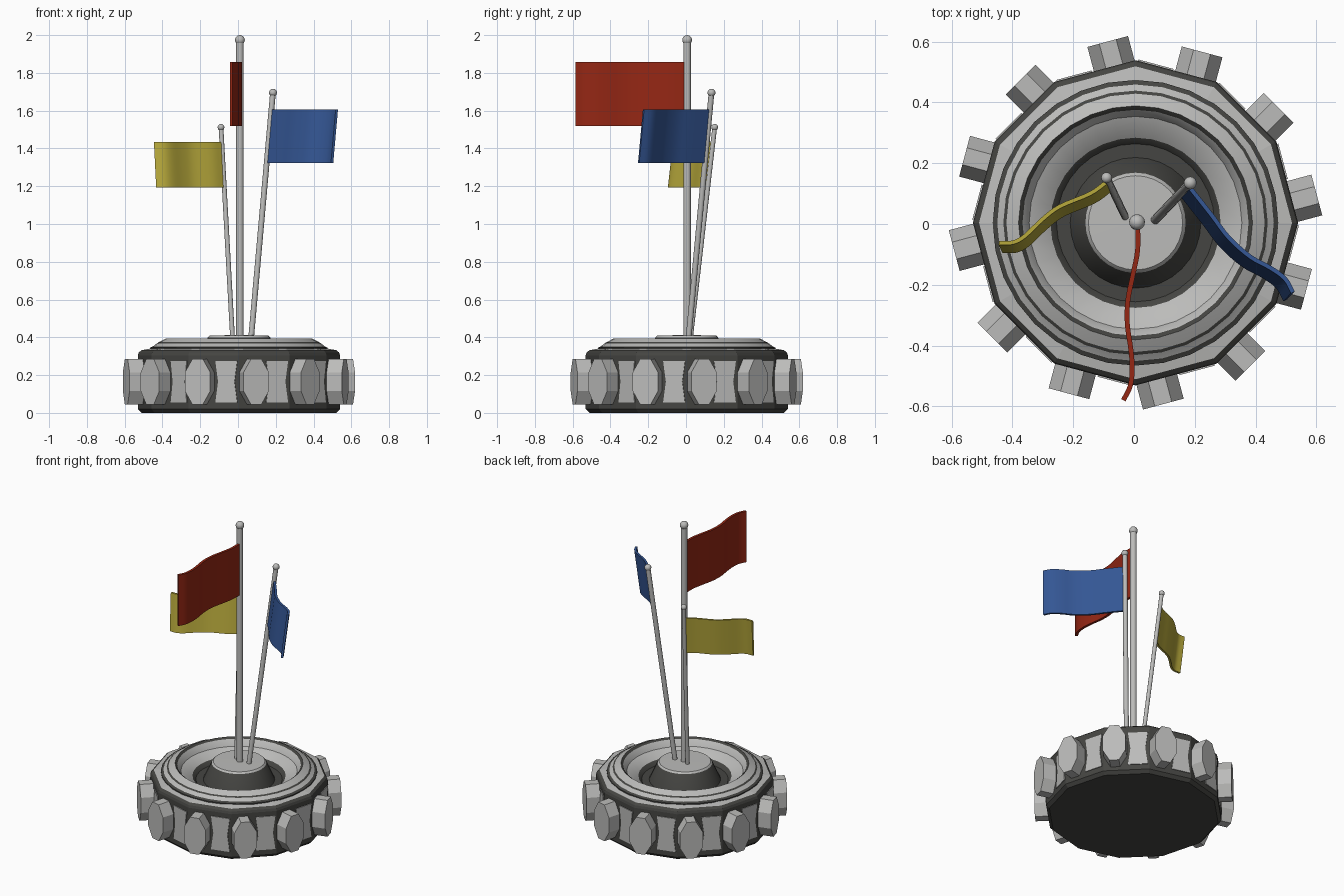
import bpy, bmesh, math
from mathutils import Vector

if "Cube" in bpy.data.objects:
    bpy.data.objects.remove(bpy.data.objects["Cube"])

CX, CY = 0.005, 0.004


def material(name, rgb):
    m = bpy.data.materials.new(name)
    m.diffuse_color = (*rgb, 1)
    m.use_nodes = True
    m.node_tree.nodes["Principled BSDF"].inputs["Base Color"].default_value = m.diffuse_color
    return m


LIGHT = material("light_grey", (0.50, 0.50, 0.49))
DARK = material("dark_grey", (0.06, 0.06, 0.055))
RED = material("red", (0.30, 0.02, 0.007))
BLUE = material("blue", (0.035, 0.095, 0.30))
YELLOW = material("yellow", (0.48, 0.40, 0.045))


def finish(bm, name, mats, smooth=None):
    bmesh.ops.recalc_face_normals(bm, faces=bm.faces)
    me = bpy.data.meshes.new(name)
    bm.to_mesh(me)
    bm.free()
    for m in mats:
        me.materials.append(m)
    ob = bpy.data.objects.new(name, me)
    bpy.context.collection.objects.link(ob)
    if smooth:
        bpy.ops.object.select_all(action='DESELECT')
        ob.select_set(True)
        bpy.context.view_layer.objects.active = ob
        bpy.ops.object.shade_smooth_by_angle(angle=math.radians(smooth))
    return ob


def revolve(name, profile, sides, smooth=None):
    """profile: (radius, z, colour of the band to the next point; 0 light, 1 dark)"""
    bm = bmesh.new()
    rings = []
    for r, z, _ in profile:
        if r == 0:
            rings.append([bm.verts.new((CX, CY, z))] * sides)
        else:
            rings.append([bm.verts.new((CX + r * math.cos(2 * math.pi * i / sides),
                                        CY + r * math.sin(2 * math.pi * i / sides), z))
                          for i in range(sides)])
    for k in range(len(rings) - 1):
        a, b = rings[k], rings[k + 1]
        for i in range(sides):
            j = (i + 1) % sides
            vs = list(dict.fromkeys((a[i], a[j], b[j], b[i])))
            bm.faces.new(vs).material_index = profile[k][2]
    return finish(bm, name, [LIGHT, DARK], smooth)


def side_prisms(name, outline, r0, r1, mat):
    """Repeat a prism with a (tangent, z) outline on all twelve tyre faces."""
    bm = bmesh.new()
    for k in range(12):
        a = math.radians(15 + 30 * k)
        n = Vector((math.cos(a), math.sin(a), 0))
        t = Vector((-math.sin(a), math.cos(a), 0))
        c = Vector((CX, CY, 0))
        inner, outer = [[bm.verts.new(c + n * r + t * u + Vector((0, 0, z)))
                         for u, z in outline] for r in (r0, r1)]
        bm.faces.new(inner)
        bm.faces.new(outer)
        for i in range(len(outline)):
            j = (i + 1) % len(outline)
            bm.faces.new((inner[i], inner[j], outer[j], outer[i]))
    return finish(bm, name, [mat])


# Twelve-sided tyre lying flat, with a light upper sidewall
revolve("tyre", [(0, 0, 1), (.515, 0, 1), (.535, .02, 1), (.535, .305, 1),
                 (.53, .32, 1), (.515, .332, 0), (.455, .343, 1), (.44, .343, 1),
                 (.43, .24, 1), (0, .24, 1)], 12)

# Stepped rim, bowl and cone-shaped hub
revolve("rim_and_hub", [(.47, .30, 1), (.47, .345, 1), (.455, .352, 0), (.435, .368, 1),
                        (.425, .374, 0), (.385, .395, 1), (.372, .385, 0),
                        (.35, .345, 0), (.28, .315, 1), (.26, .29, 1), (.215, .29, 1),
                        (.165, .40, 0), (.155, .41, 0), (0, .412, 0)], 32, 30)

# Tread knobs: stretched octagons on one half of every face
knob = [(-.066 + .075 * math.cos(math.radians(22.5 + 45 * i)),
         .165 + .13 * math.sin(math.radians(22.5 + 45 * i))) for i in range(8)]
side_prisms("tread_knobs", knob, .45, .60, LIGHT)

# Waisted light plates on the other half of every face
plate = [(.010, .055), (.130, .055), (.115, .165), (.130, .275), (.010, .275), (.025, .165)]
side_prisms("tread_plates", plate, .513, .5215, LIGHT)


def pole(name, base, top, radius, ball):
    base, top = Vector(base), Vector(top)
    d = top - base
    bpy.ops.mesh.primitive_cylinder_add(vertices=16, radius=radius, depth=d.length,
                                        location=(base + top) / 2)
    ob = bpy.context.object
    ob.rotation_euler = d.to_track_quat('Z', 'Y').to_euler()
    ob.name = name
    ob.data.materials.append(LIGHT)
    bpy.ops.object.shade_smooth_by_angle(angle=math.radians(40))
    bpy.ops.mesh.primitive_uv_sphere_add(segments=16, ring_count=10, radius=ball, location=top)
    ob = bpy.context.object
    ob.name = name + "_ball"
    ob.data.materials.append(LIGHT)
    bpy.ops.object.shade_smooth()


def spline(pts, steps=4):
    """Smooth path through the points."""
    p = [Vector(q) for q in pts]
    p = [2 * p[0] - p[1]] + p + [2 * p[-1] - p[-2]]
    out = []
    for i in range(1, len(p) - 2):
        a, b, c, d = p[i - 1:i + 3]
        for s in range(steps):
            t = s / steps
            out.append(.5 * (2 * b + (c - a) * t + (2 * a - 5 * b + 4 * c - d) * t * t
                             + (3 * b - a - 3 * c + d) * t ** 3))
    return out + [p[-2]]


def flag(name, path, z0, z1, lean, thick, mat):
    """Waving cloth: path is its top edge from above, lean shifts the lower edge."""
    bm = bmesh.new()
    pts = spline(path)
    rows = []
    for i, p in enumerate(pts):
        d = (pts[min(i + 1, len(pts) - 1)] - pts[max(i - 1, 0)]).normalized()
        n = Vector((-d.y, d.x)) * thick / 2
        rows.append([bm.verts.new((q.x, q.y, z)) for q, z in
                     ((p + n, z1), (p - n, z1),
                      (p - n + Vector(lean), z0), (p + n + Vector(lean), z0))])
    for a, b in zip(rows, rows[1:]):
        for i in range(4):
            j = (i + 1) % 4
            bm.faces.new((a[i], a[j], b[j], b[i]))
    bm.faces.new(rows[0])
    bm.faces.new(rows[-1])
    finish(bm, name, [mat], 40)


# Flag poles
pole("tall_pole", (.010, .006, .38), (.010, .006, 1.974), .020, .026)
pole("right_pole", (.068, .012, .38), (.185, .135, 1.695), .015, .021)
pole("left_pole", (-.028, .022, .38), (-.090, .152, 1.512), .0125, .018)

# Flags
flag("red_flag", [(.012, .0), (.012, -.085), (-.003, -.165), (-.020, -.25), (-.022, -.33),
                  (-.010, -.415), (-.006, -.48), (-.013, -.535), (-.035, -.58)],
     1.52, 1.857, (0, 0), .016, RED)
flag("blue_flag", [(.180, .125), (.255, .030), (.312, -.045), (.383, -.108), (.450, -.145),
                   (.497, -.180), (.523, -.225)],
     1.322, 1.605, (-.025, -.026), .014, BLUE)
flag("yellow_flag", [(-.088, .140), (-.145, .100), (-.244, .058), (-.302, .015),
                     (-.360, -.040), (-.400, -.061), (-.445, -.062)],
     1.192, 1.434, (.012, -.027), .013, YELLOW)
